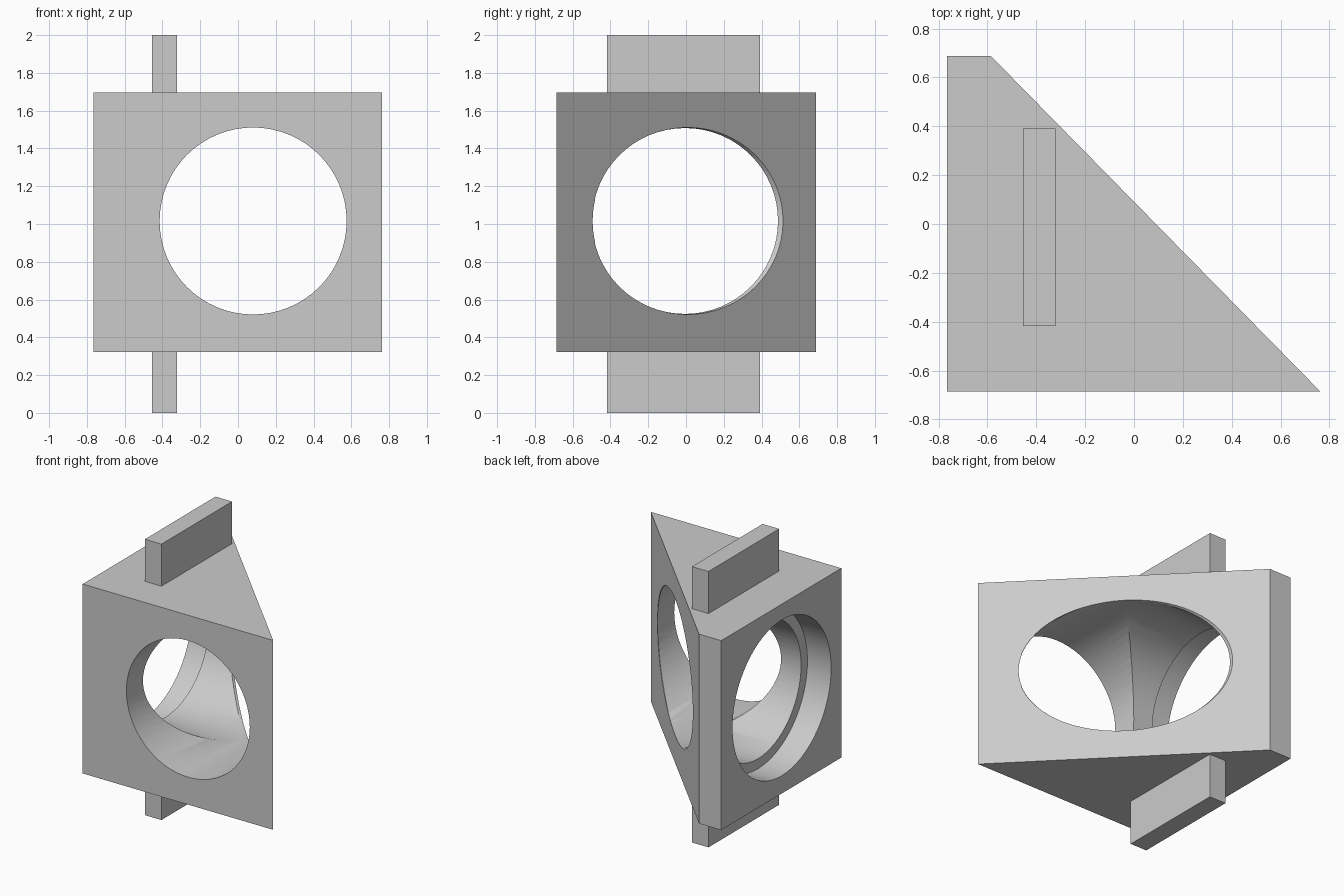
import bpy, bmesh, math
from mathutils import Vector

cube = bpy.data.objects.get("Cube")
if cube:
    bpy.data.objects.remove(cube, do_unlink=True)

grey = bpy.data.materials.new("light_grey")
grey.use_nodes = True
grey.diffuse_color = (0.6, 0.6, 0.6, 1)
grey.node_tree.nodes["Principled BSDF"].inputs["Base Color"].default_value = (0.6, 0.6, 0.6, 1)


def prism(name, outline, z0, z1):
    """Extrude a flat outline upward into a closed solid."""
    bm = bmesh.new()
    base = bm.faces.new([bm.verts.new((x, y, z0)) for x, y in outline])
    top = bmesh.ops.extrude_face_region(bm, geom=[base])["geom"]
    bmesh.ops.translate(bm, vec=(0, 0, z1 - z0),
                        verts=[v for v in top if isinstance(v, bmesh.types.BMVert)])
    bmesh.ops.recalc_face_normals(bm, faces=bm.faces)
    mesh = bpy.data.meshes.new(name)
    bm.to_mesh(mesh)
    bm.free()
    mesh.materials.append(grey)
    obj = bpy.data.objects.new(name, mesh)
    bpy.context.collection.objects.link(obj)
    return obj


def bore(target, start, end, radius):
    """Drill a round hole between two points."""
    a, b = Vector(start), Vector(end)
    bpy.ops.mesh.primitive_cylinder_add(
        vertices=64, radius=radius, depth=(b - a).length, location=(a + b) / 2,
        rotation=(b - a).to_track_quat('Z', 'Y').to_euler())
    cutter = bpy.context.object
    cutter.hide_render = True
    cutter.data.materials.append(grey)
    mod = target.modifiers.new("bore", 'BOOLEAN')
    mod.operation, mod.solver, mod.object = 'DIFFERENCE', 'EXACT', cutter
    bpy.ops.object.select_all(action='DESELECT')
    target.select_set(True)
    bpy.context.view_layer.objects.active = target
    bpy.ops.object.modifier_apply(modifier=mod.name)
    bpy.data.objects.remove(cutter, do_unlink=True)


# Wedge-shaped housing
body = prism("wedge_body",
             [(-0.765, -0.686), (0.763, -0.686), (-0.587, 0.689), (-0.765, 0.689)],
             0.322, 1.695)

# Front bore, side bore and its wider counterbore
mid = 1.016
bore(body, (0.08, -1, mid), (0.08, 1, mid), 0.495)
bore(body, (-1, -0.005, mid), (0.562, -0.005, mid), 0.492)
bore(body, (-1, -0.005, mid), (-0.575, -0.005, mid), 0.565)
bpy.ops.object.shade_smooth_by_angle(angle=math.radians(30))

# Mounting rails above and below
rail = [(-0.455, -0.417), (-0.322, -0.417), (-0.322, 0.392), (-0.455, 0.392)]
prism("top_rail", rail, 1.695, 2.0)
prism("bottom_rail", rail, 0.0, 0.322)
